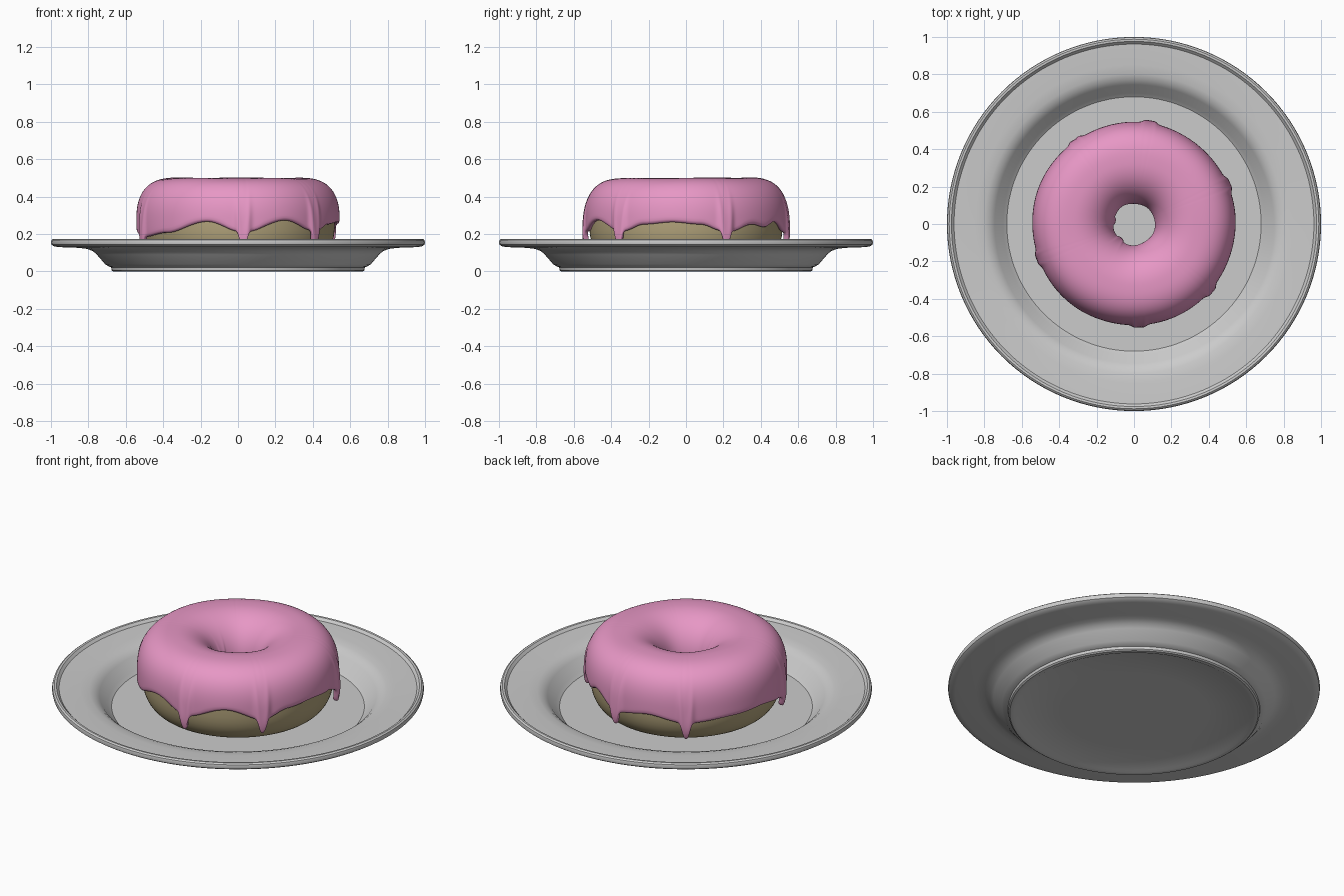
import bpy, math
from math import sin, cos, pi, radians, exp

if "Cube" in bpy.data.objects:
    bpy.data.objects.remove(bpy.data.objects["Cube"])


def make_object(name, verts, faces, color=None):
    mesh = bpy.data.meshes.new(name)
    mesh.from_pydata(verts, [], faces)
    obj = bpy.data.objects.new(name, mesh)
    bpy.context.collection.objects.link(obj)
    if color:
        mat = bpy.data.materials.new(name + "_color")
        mat.diffuse_color = (*color, 1)
        mat.use_nodes = True
        mat.node_tree.nodes["Principled BSDF"].inputs["Base Color"].default_value = mat.diffuse_color
        mesh.materials.append(mat)
    return obj


def grid_faces(cols, rows, close_rows=False):
    # quads for a grid that wraps around the z axis
    return [(c * rows + r, (c + 1) % cols * rows + r,
             (c + 1) % cols * rows + (r + 1) % rows, c * rows + (r + 1) % rows)
            for c in range(cols) for r in range(rows if close_rows else rows - 1)]


def smooth(obj, angle=40):
    bpy.ops.object.select_all(action='DESELECT')
    obj.select_set(True)
    bpy.context.view_layer.objects.active = obj
    bpy.ops.object.shade_smooth_by_angle(angle=radians(angle))


# plate: lathe profile from under the centre, round the lip, to the top centre
profile = [(0.0, 0.012), (0.4, 0.01), (0.63, 0.008), (0.645, 0.0), (0.668, 0.0),
           (0.676, 0.006), (0.678, 0.022), (0.69, 0.026), (0.71, 0.038),
           (0.755, 0.09), (0.775, 0.108), (0.805, 0.12), (0.85, 0.126),
           (0.96, 0.13), (0.985, 0.135), (0.997, 0.143), (1.0, 0.155),
           (0.997, 0.167), (0.988, 0.174), (0.976, 0.173), (0.968, 0.165),
           (0.962, 0.159), (0.85, 0.155), (0.80, 0.15), (0.77, 0.14),
           (0.745, 0.12), (0.70, 0.066), (0.68, 0.05), (0.0, 0.05)]
N = 128
verts = [(max(r, 1e-4) * cos(2 * pi * i / N), max(r, 1e-4) * sin(2 * pi * i / N), z)
         for i in range(N) for r, z in profile]
plate = make_object("plate", verts, grid_faces(N, len(profile)))
smooth(plate, 35)

# shared ring section: uneven superellipse (t = 0 outside, 90 degrees up)
RC, ZC = 0.335, 0.265
UP, DOWN, OUT, INN = 0.208, 0.217, 0.182, 0.198
N_OUT, N_IN = 2.6, 2.15


def section(t, off):
    c, s = cos(t), sin(t)
    n = N_OUT if c > 0 else N_IN
    x = math.copysign(abs(c) ** (2 / n), c) * ((OUT if c > 0 else INN) + off)
    z = math.copysign(abs(s) ** (2 / n), s) * ((UP if s > 0 else DOWN) + off)
    return RC + x, ZC + z


def angle_at(z, off, n):
    v = (z - ZC) / ((UP if z > ZC else DOWN) + off)
    return math.copysign(math.asin(min(abs(v), 0.98) ** (n / 2)), v)


# dough ring
ROWS = 48
verts = []
for i in range(N):
    a = 2 * pi * i / N
    for j in range(ROWS):
        r, z = section(2 * pi * j / ROWS, 0)
        verts.append((r * cos(a), r * sin(a), z))
dough = make_object("dough_ring", verts, grid_faces(N, ROWS, True), (0.45, 0.37, 0.2))
smooth(dough, 80)

# icing: wavy lower edge heights (degrees, z) and narrow drips (degrees, end z)
WAVE = [(-62, 0.272), (-40, 0.21), (-25, 0.25), (-8, 0.262), (8, 0.25), (24, 0.205),
        (42, 0.25), (52, 0.235), (62, 0.265), (80, 0.2), (103, 0.23), (125, 0.195),
        (152, 0.215), (172, 0.22), (200, 0.18), (225, 0.205), (252, 0.265),
        (273, 0.205), (298, 0.272)]
DRIPS = [(-87, 0.12), (-41, 0.13), (23, 0.13), (81, 0.125), (125, 0.095), (200, 0.115)]
INNER_DRIPS = [(172, 0.15), (228, 0.14)]


def wave(d):
    d = (d + 62) % 360 - 62
    for (d0, z0), (d1, z1) in zip(WAVE, WAVE[1:]):
        if d <= d1:
            u = (d - d0) / (d1 - d0)
            return z0 + (z1 - z0) * u * u * (3 - 2 * u)


def bump(d, centre, width):
    e = ((d - centre + 180) % 360 - 180) / width
    return exp(-e ** 4 * 0.6 - e * e * 0.4)


COLS, STEPS, OFF = 360, 44, 0.027
verts = []
for i in range(COLS):
    d = 360 * i / COLS
    a = radians(d)
    outer, fat = wave(d), 0
    for c, end in DRIPS:
        k = bump(d, c, 2.6)
        outer += (end - outer) * k
        fat = max(fat, bump(d, c, 4))
    inner, ifat = 0.27 + 0.02 * sin(3 * a + 1), 0
    for c, end in INNER_DRIPS:
        k = bump(d, c, 9)
        inner += (end - inner) * k
        ifat = max(ifat, k)
    off = OFF + 0.003 * sin(2 * a + 2) * sin(3 * a)
    t0 = angle_at(outer, off, N_OUT)
    t1 = pi - angle_at(inner, off, N_IN)
    for j in range(STEPS):
        u = j / (STEPS - 1)
        r, z = section(t0 + (t1 - t0) * u, off)
        # rounded swelling at the edge and at the drip ends
        r += 0.022 * fat * exp(-(u / 0.16) ** 2)
        r -= 0.016 * ifat * exp(-((1 - u) / 0.16) ** 2)
        verts.append((r * cos(a), r * sin(a), z))
icing = make_object("icing", verts, grid_faces(COLS, STEPS), (0.8, 0.31, 0.56))
solid = icing.modifiers.new("thickness", 'SOLIDIFY')
solid.thickness, solid.offset = 0.03, -1
sub = icing.modifiers.new("rounding", 'SUBSURF')
sub.levels = sub.render_levels = 1
smooth(icing, 180)
